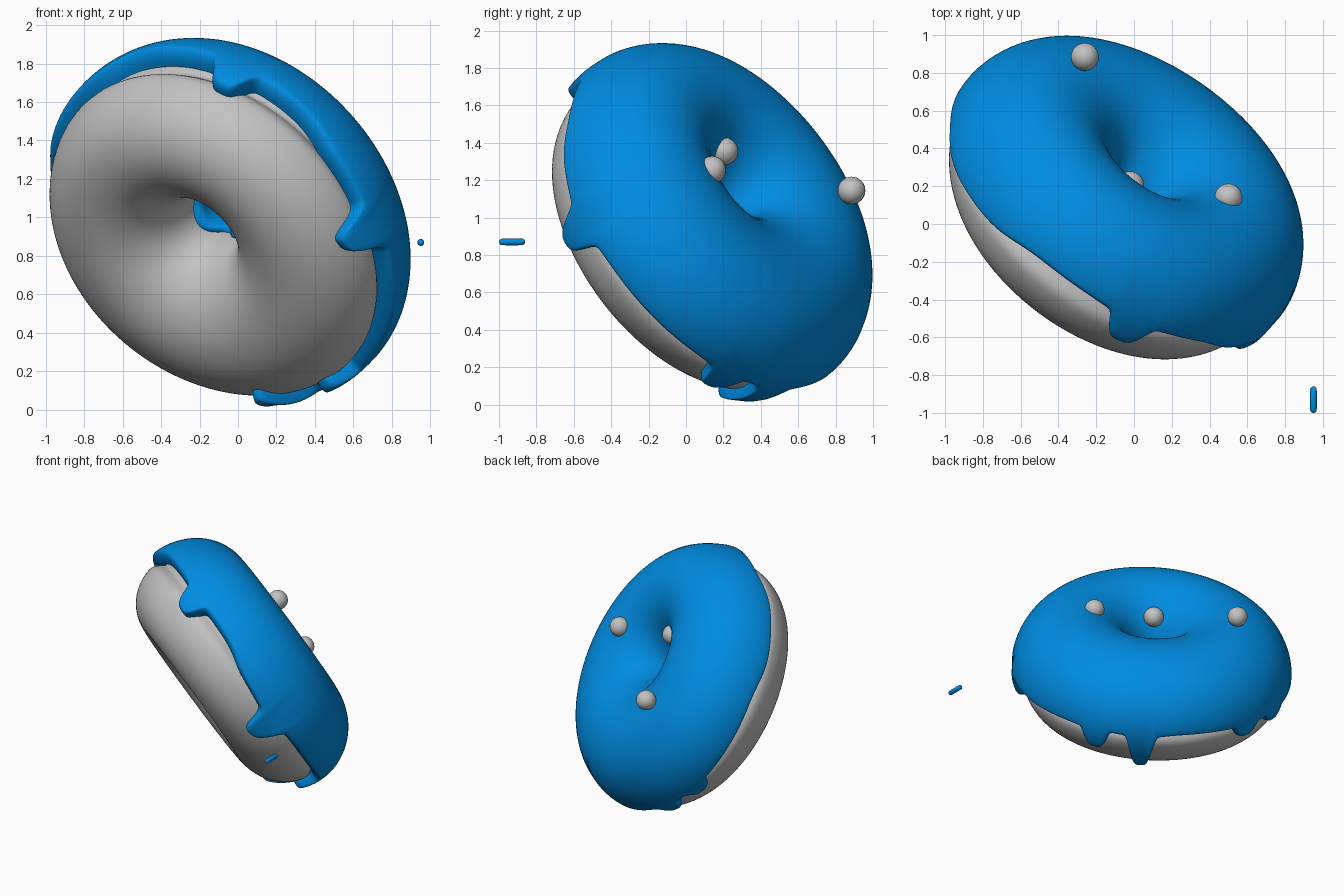
import bpy, math
from mathutils import Vector, Matrix

cube = bpy.data.objects.get("Cube")
if cube:
    bpy.data.objects.remove(cube)


def material(name, rgb):
    m = bpy.data.materials.new(name)
    m.use_nodes = True
    m.diffuse_color = (*rgb, 1)
    m.node_tree.nodes["Principled BSDF"].inputs["Base Color"].default_value = (*rgb, 1)
    return m


GREY = material("pale grey", (0.54, 0.54, 0.54))
BLUE = material("bright blue", (0.0, 0.265, 0.76))

# Tilted frame of the ring: local z is the icing side, local x leans up
axis = Vector((0.5, 0.69, 0.525)).normalized()
up = (Vector((0, 0, 1)) - axis * axis.z).normalized()
side = axis.cross(up)
FRAME = Matrix.Translation((-0.06, 0.125, 0.975)) @ Matrix((up, side, axis)).transposed().to_4x4()
RING, TUBE, THICK = 0.575, 0.415, 0.042


def ring_point(phi, t, offset):
    """Point on the ring tube, pushed outward by offset; the hole sits off centre."""
    shift = 0.04 * math.cos(phi)
    r = RING + shift + (TUBE - shift + offset) * math.cos(t)
    r *= 1 + 0.006 * math.sin(3 * phi + 1)
    return FRAME @ Vector((r * math.cos(phi), r * math.sin(phi), (TUBE + offset) * math.sin(t)))


def dough_offset(phi, t):
    """Waist groove, a slimmer upper side and a fuller underside."""
    groove = 0.06 * math.exp(-((math.degrees(t) + 2) / 9) ** 2)
    slim = 0.015 * (1 + math.cos(phi - math.radians(60))) * max(0, math.cos(t)) ** 4
    return max(0, -math.sin(t)) * 0.018 - groove - slim


def grid_object(name, rows, mat, wrap):
    """Skin closed rings of points; wrap also joins each row's ends."""
    n, m = len(rows), len(rows[0])
    verts = [p for row in rows for p in row]
    faces = []
    for i in range(n):
        k = (i + 1) % n
        for j in range(m if wrap else m - 1):
            l = (j + 1) % m
            faces.append((i * m + j, k * m + j, k * m + l, i * m + l))
    mesh = bpy.data.meshes.new(name)
    mesh.from_pydata(verts, [], faces)
    mesh.polygons.foreach_set("use_smooth", [True] * len(faces))
    mesh.materials.append(mat)
    obj = bpy.data.objects.new(name, mesh)
    bpy.context.collection.objects.link(obj)


# Dough ring
STEPS, AROUND = 120, 120
rows = []
for i in range(STEPS):
    phi = math.tau * i / STEPS
    angles = [math.tau * j / AROUND - math.pi for j in range(AROUND)]
    rows.append([ring_point(phi, t, dough_offset(phi, t)) for t in angles])
grid_object("dough_ring", rows, GREY, True)

# Icing drips and wide sags: angle in degrees, depth, half width in degrees
DRIPS = [(24, 0.17, 6), (88, 0.19, 6), (154, 0.17, 5), (174, 0.32, 5),
         (-138, 0.1, 5), (-119, 0.08, 5), (-42, 0.07, 24), (73, 0.05, 18)]


def edge_height(phi):
    h = -0.045 + 0.03 * math.cos(phi * 2) + 0.03 * math.cos(phi)
    for angle, depth, width in DRIPS:
        d = abs((math.degrees(phi) - angle + 180) % 360 - 180)
        h -= depth * (0.9 * math.exp(-(d / width) ** 4) + 0.1 * math.exp(-(d / width / 2) ** 2))
    return h


# Icing shell: rounded rim on the outer and the inner edge
SEGMENTS, SPAN, RIM, SINK = 480, 44, 8, 0.05
rows = []
for i in range(SEGMENTS):
    phi = math.tau * i / SEGMENTS
    height = edge_height(phi)
    t_out = math.asin(height / (TUBE + THICK))
    t_in = math.radians(180 + 4 * math.sin(3 * phi))
    curl = THICK / TUBE
    bulge = THICK * (0.2 + 1.4 * max(0, -height - 0.08))
    row = []
    for j in range(RIM):
        a = math.pi / 2 * j / RIM
        row.append((t_out + curl * (1 - math.cos(a)),
                    (THICK + bulge + SINK) * math.sin(a) - SINK))
    for j in range(SPAN + 1):
        f = j / SPAN
        row.append((t_out + curl + (t_in - t_out - 2 * curl) * f,
                    THICK + bulge * math.exp(-(f * 8) ** 2)))
    for j in reversed(range(RIM)):
        a = math.pi / 2 * j / RIM
        row.append((t_in - curl * (1 - math.cos(a)), (THICK + 0.006) * math.sin(a) - 0.006))
    rows.append([ring_point(phi, t, o) for t, o in row])
grid_object("icing", rows, BLUE, False)


def finish(name, mat):
    obj = bpy.context.object
    obj.name = name
    obj.data.materials.append(mat)
    bpy.ops.object.shade_smooth()
    return obj


# Round sugar beads
for i, place in enumerate([(-0.26, 0.885, 1.145), (0.5, 0.14, 1.255), (-0.02, 0.205, 1.355)]):
    bpy.ops.mesh.primitive_uv_sphere_add(segments=24, ring_count=16, radius=0.074, location=place)
    finish(f"sugar_bead_{i + 1}", GREY)

# Loose sprinkle: a capsule stretched along y
bpy.ops.mesh.primitive_uv_sphere_add(segments=16, ring_count=12, radius=0.018,
                                     location=(0.95, -0.93, 0.87))
sprinkle = finish("loose_sprinkle", BLUE)
sprinkle.rotation_euler.x = math.pi / 2
for v in sprinkle.data.vertices:
    if abs(v.co.z) > 0.001:
        v.co.z += math.copysign(0.052, v.co.z)
